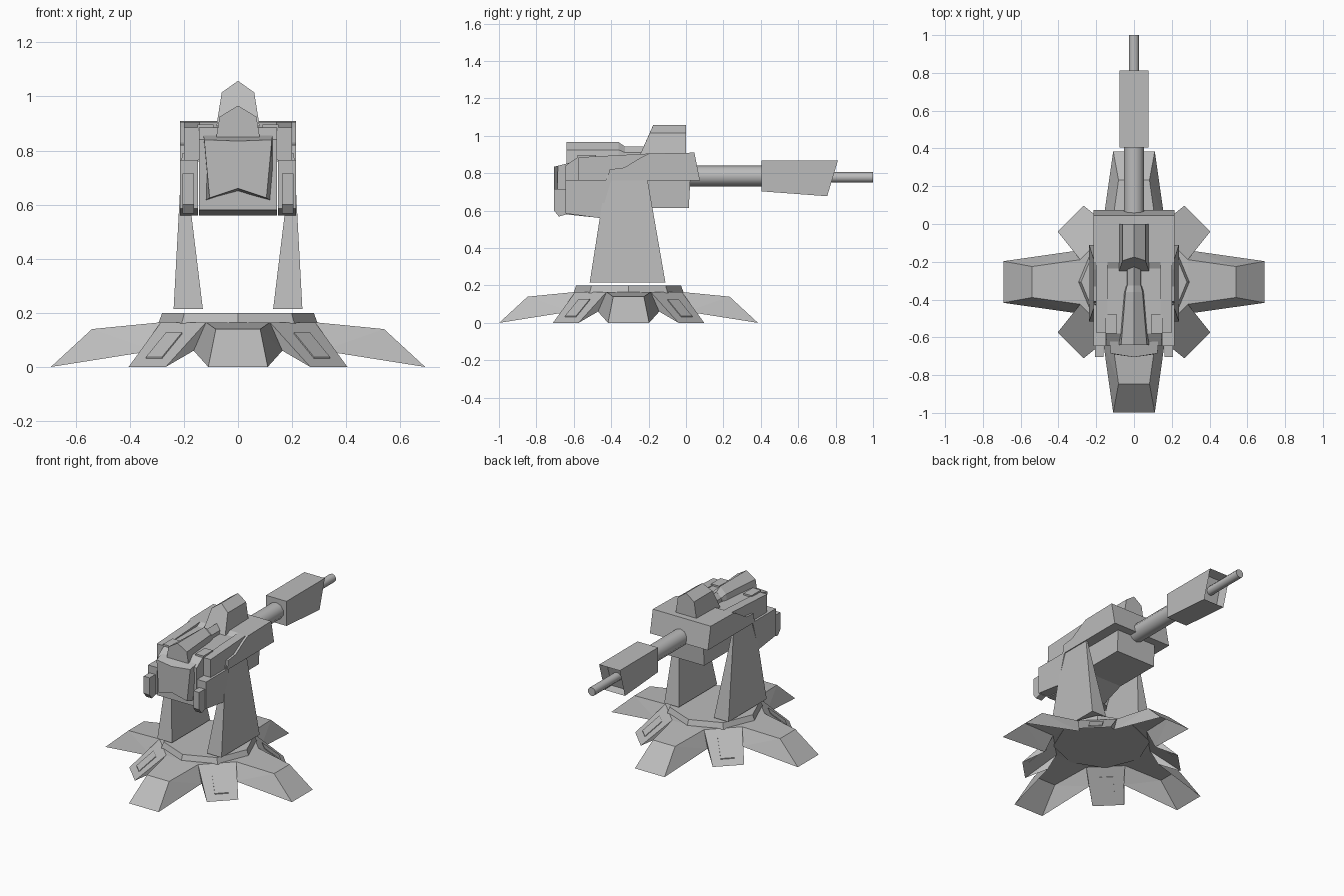
import bpy, bmesh, math
from mathutils import Vector, Matrix

if "Cube" in bpy.data.objects:
    bpy.data.objects.remove(bpy.data.objects["Cube"], do_unlink=True)

GREY = (0.5, 0.5, 0.5, 1)
metal = bpy.data.materials.new("plain_grey")
metal.use_nodes = True
metal.diffuse_color = GREY
metal.node_tree.nodes["Principled BSDF"].inputs["Base Color"].default_value = GREY

CENTRE_Y = -0.307  # centre of the base


def finish(name, bm, smooth=False):
    bmesh.ops.remove_doubles(bm, verts=bm.verts, dist=0.0005)
    bmesh.ops.recalc_face_normals(bm, faces=bm.faces)
    mesh = bpy.data.meshes.new(name)
    bm.to_mesh(mesh)
    bm.free()
    mesh.materials.append(metal)
    obj = bpy.data.objects.new(name, mesh)
    bpy.context.collection.objects.link(obj)
    if smooth:
        bpy.ops.object.select_all(action='DESELECT')
        obj.select_set(True)
        bpy.context.view_layer.objects.active = obj
        bpy.ops.object.shade_smooth_by_angle(angle=math.radians(50))
    return obj


def loft(name, start, end, smooth=False):
    """Closed solid between two rings with equal point counts."""
    bm = bmesh.new()
    a = [bm.verts.new(p) for p in start]
    b = [bm.verts.new(p) for p in end]
    bm.faces.new(a)
    bm.faces.new(b[::-1])
    for i in range(len(a)):
        j = (i + 1) % len(a)
        bm.faces.new((a[i], b[i], b[j], a[j]))
    return finish(name, bm, smooth)


def prism(name, profile, x0, x1):
    """Side profile of (y, z) points swept across x."""
    return loft(name, [(x0, y, z) for y, z in profile], [(x1, y, z) for y, z in profile])


def pair(name, profile, x0, x1):
    prism("left_" + name, profile, x0, x1)
    prism("right_" + name, profile, -x1, -x0)


def tube(name, radius, y0, y1, z, sides):
    def ring(y):
        angles = [math.tau * (i + 0.5) / sides for i in range(sides)]
        return [(radius * math.cos(a), y, z + radius * math.sin(a)) for a in angles]
    return loft(name, ring(y0), ring(y1), True)


def gable(hw, shoulder_hw, y, low, shoulder, apex, lean=0):
    """Five-sided roofed section; lean shifts the upper points along y."""
    return [(-hw, y, low), (-shoulder_hw, y + lean * 0.75, shoulder), (0, y + lean, apex),
            (shoulder_hw, y + lean * 0.75, shoulder), (hw, y, low)]


# Splayed base shell: four long feet alternating with four short ones
bm = bmesh.new()
HUB, HUB_HALF, HUB_Z = 0.285, 0.118, 0.165
VALLEY = (0.313, 0.164, 0.06)
diag = math.sqrt(0.5)
valley_small = ((VALLEY[0] + VALLEY[1]) * diag, (VALLEY[0] - VALLEY[1]) * diag, VALLEY[2])


def face(k, pts):
    turn = Matrix.Translation((0, CENTRE_Y, 0)) @ Matrix.Rotation(k * math.pi / 4, 4, 'Z')
    bm.faces.new([bm.verts.new(turn @ Vector(p)) for p in pts])


for k in range(8):
    hub = [(HUB, s * HUB_HALF, HUB_Z) for s in (-1, 1)]
    face(k, [hub[0], hub[1], (0, 0, HUB_Z)])
    if k % 2 == 0:
        top = [(0.54, s * 0.082, 0.14) for s in (-1, 1)]
        tip = [(0.692, s * 0.11, 0) for s in (-1, 1)]
        face(k, [hub[0], top[0], top[1], hub[1]])
        face(k, [top[0], tip[0], tip[1], top[1]])
        for i, s in enumerate((-1, 1)):
            v = (VALLEY[0], s * VALLEY[1], VALLEY[2])
            face(k, [hub[i], top[i], v])
            face(k, [top[i], tip[i], v])
    else:
        tip = [(0.475, s * 0.097, 0) for s in (-1, 1)]
        face(k, [hub[0], tip[0], tip[1], hub[1]])
        for i, s in enumerate((-1, 1)):
            face(k, [hub[i], tip[i], (valley_small[0], s * valley_small[1], valley_small[2])])
base = finish("base_shell", bm)
if sum(p.normal.z * p.area for p in base.data.polygons) < 0:
    base.data.flip_normals()

# Thin hatch plates on the short feet
for k in range(4):
    turn = Matrix.Translation((0, CENTRE_Y, 0)) @ Matrix.Rotation((k + 0.5) * math.pi / 2, 4, 'Z')

    def plate(lift):
        return [turn @ Vector((r, s, (0.475 - r) * 0.868 + lift))
                for r, s in ((0.335, -0.042), (0.44, -0.042), (0.44, 0.042), (0.335, 0.042))]
    loft("foot_hatch_%d" % (k + 1), plate(-0.002), plate(0.006))


# Octagonal turntable
def octagon(r, z):
    return [(r * math.cos(i * math.pi / 4), CENTRE_Y + r * math.sin(i * math.pi / 4), z) for i in range(8)]


loft("turntable", octagon(0.295, 0.16), octagon(0.28, 0.2))

# Tapered upright supports
for side, s in (("left", 1), ("right", -1)):
    loft(side + "_support",
         [(s * x, y, 0.215) for x, y in ((0.13, -0.515), (0.238, -0.515), (0.238, -0.11), (0.13, -0.11))],
         [(s * x, y, 0.79) for x, y in ((0.2, -0.425), (0.207, -0.425), (0.207, -0.21), (0.2, -0.21))])

# Gun housing
prism("main_body", [(0.03, 0.89), (0.015, 0.615), (-0.3, 0.615), (-0.45, 0.56), (-0.645, 0.58),
                    (-0.645, 0.84), (-0.58, 0.885)], -0.145, 0.145)
prism("rear_armour", [(0.045, 0.91), (0.075, 0.76), (-0.42, 0.76), (-0.41, 0.82), (-0.33, 0.83),
                      (-0.24, 0.885), (-0.2, 0.905)], -0.215, 0.215)
pair("cheek_armour", [(-0.645, 0.765), (-0.645, 0.585), (-0.46, 0.56), (-0.4, 0.765)], 0.148, 0.215)
pair("upper_cheek", [(-0.575, 0.765), (-0.575, 0.885), (-0.2, 0.905), (-0.2, 0.765)], 0.14, 0.2)
pair("front_pod", [(-0.64, 0.715), (-0.705, 0.715), (-0.705, 0.6), (-0.68, 0.568), (-0.64, 0.58)], 0.162, 0.206)
pair("top_rib", [(-0.58, 0.88), (-0.58, 0.897), (-0.48, 0.897), (-0.48, 0.88)], 0.09, 0.15)

# Notched front shield with a central crease
loft("front_shield",
     [(-0.125, -0.685, 0.84), (0, -0.705, 0.835), (0.125, -0.685, 0.84),
      (0.105, -0.69, 0.625), (0, -0.705, 0.66), (-0.105, -0.69, 0.625)],
     [(-0.13, -0.57, 0.868), (0, -0.57, 0.868), (0.13, -0.57, 0.868),
      (0.13, -0.6, 0.61), (0, -0.6, 0.645), (-0.13, -0.6, 0.61)])

# Sight housing, its link and the tall rear hood
loft("sight", gable(0.082, 0.068, -0.64, 0.84, 0.925, 0.966),
     gable(0.055, 0.045, -0.36, 0.86, 0.925, 0.966))
loft("sight_rear", gable(0.055, 0.045, -0.36, 0.86, 0.925, 0.966),
     gable(0.045, 0.036, -0.325, 0.86, 0.91, 0.942))
loft("sight_link", gable(0.04, 0.035, -0.33, 0.86, 0.91, 0.942),
     gable(0.04, 0.035, -0.18, 0.86, 0.91, 0.942))
loft("rear_hood", gable(0.08, 0.06, -0.25, 0.89, 1.015, 1.058, 0.075),
     gable(0.08, 0.06, 0, 0.89, 1.015, 1.058))

# Barrel, muzzle sleeve with recessed end, and tip
tube("barrel", 0.055, 0, 0.42, 0.785, 10)
sleeve = prism("muzzle_sleeve", [(0.405, 0.868), (0.812, 0.868), (0.755, 0.677), (0.405, 0.703)], -0.076, 0.076)
bm = bmesh.new()
bm.from_mesh(sleeve.data)
end = max(bm.faces, key=lambda f: f.normal.y)
bmesh.ops.inset_region(bm, faces=[end], thickness=0.018)
bmesh.ops.translate(bm, verts=end.verts, vec=(0, -0.06, 0))
bm.to_mesh(sleeve.data)
bm.free()
tube("muzzle_tip", 0.028, 0.65, 1.0, 0.778, 10)
